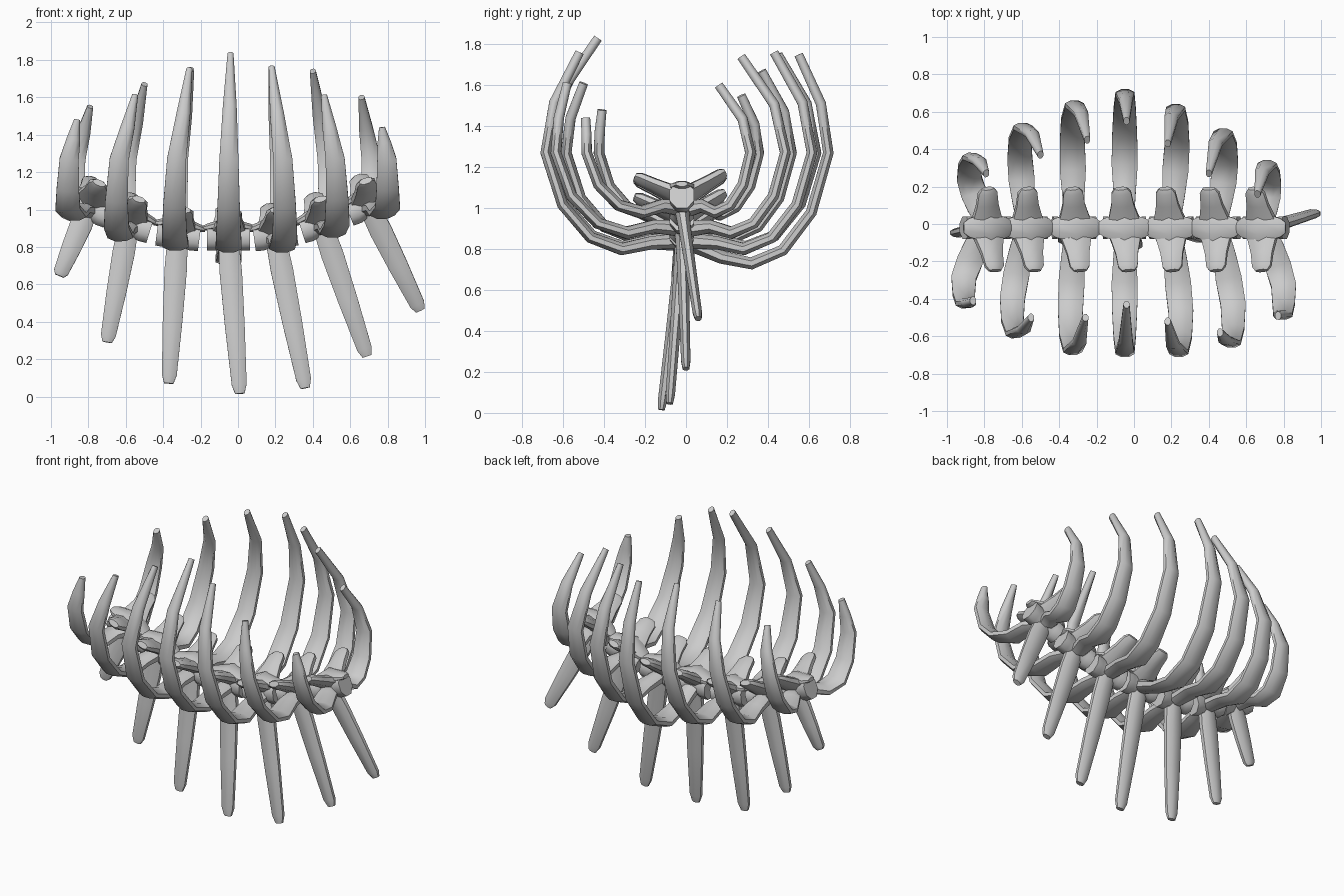
import bpy, bmesh, math
from mathutils import Vector

if "Cube" in bpy.data.objects:
    bpy.data.objects.remove(bpy.data.objects["Cube"])


def loft(name, path, widths, thicks, side, n=8):
    """Sweep a flattened n-gon along a path; side is the wide axis."""
    bm = bmesh.new()
    pts = [Vector(p) for p in path]
    rings = []
    for i, p in enumerate(pts):
        t = (pts[min(i + 1, len(pts) - 1)] - pts[max(i - 1, 0)]).normalized()
        s = Vector(side)
        s = (s - t * s.dot(t)).normalized()
        u = t.cross(s)
        ring = []
        for k in range(n):
            a = 2 * math.pi * (k + 0.5) / n
            ring.append(bm.verts.new(p + s * math.cos(a) * widths[i] * 1.08
                                     + u * math.sin(a) * thicks[i] * 1.08))
        rings.append(ring)
    for a, b in zip(rings, rings[1:]):
        for k in range(n):
            bm.faces.new((a[k], a[(k + 1) % n], b[(k + 1) % n], b[k]))
    bm.faces.new(rings[0][::-1])
    bm.faces.new(rings[-1])
    bmesh.ops.recalc_face_normals(bm, faces=bm.faces)
    me = bpy.data.meshes.new(name)
    bm.to_mesh(me)
    bm.free()
    ob = bpy.data.objects.new(name, me)
    bpy.context.collection.objects.link(ob)
    bpy.ops.object.select_all(action='DESELECT')
    ob.select_set(True)
    bpy.context.view_layer.objects.active = ob
    bpy.ops.object.shade_smooth_by_angle(angle=math.radians(50))
    return ob


def rib(name, xc, zc, zb, sgn, r):
    out, ty, tz, tx, ox = r
    oz = 1.27
    h = oz - zb
    y = out - 0.025
    mid_y = y + (ty - y) * 0.25
    pts = [(xc, 0.02, zc - 0.03),
           (xc + (ox - xc) * 0.4, 0.25 * y, zb + 0.03),
           (xc + (ox - xc) * 0.7, 0.46 * y, zb),
           (ox, 0.68 * y, zb + 0.12 * h),
           (ox, 0.88 * y, zb + 0.46 * h),
           (ox + (tx - ox) * 0.15, y, oz),
           (ox + (tx - ox) * 0.6, mid_y, oz + (tz - oz) * 0.5),
           (tx, ty, tz)]
    pts = [(a, b * sgn, c) for a, b, c in pts]
    loft(name, pts, [.05, .06, .07, .067, .06, .051, .037, .016],
         [.04, .032, .03, .028, .027, .026, .025, .022], (1, 0, 0))


# centre x, centre z, rib bottom z, spine tip, then for each side of the body
# the rib reach, tip y, tip z, tip x, outer x
data = [
    (-.80, 1.02, .97, (-.955, -.05, .645), (.38, .27, 1.55, -.79, -.88), (.45, .41, 1.48, -.86, -.91)),
    (-.58, .93, .86, (-.70, -.06, .29), (.54, .37, 1.67, -.50, -.61), (.61, .50, 1.61, -.55, -.65)),
    (-.32, .87, .81, (-.37, -.09, .07), (.66, .45, 1.75, -.25, -.33), (.70, .50, 1.75, -.26, -.34)),
    (-.05, .86, .77, (.01, -.12, .015), (.72, .55, 1.75, -.04, -.05), (.71, .43, 1.83, -.04, -.05)),
    (.20, .87, .80, (.36, -.08, .045), (.64, .43, 1.76, .18, .23), (.71, .52, 1.76, .18, .25)),
    (.45, .93, .88, (.69, 0, .215), (.51, .27, 1.74, .40, .49), (.66, .58, 1.61, .46, .53)),
    (.70, 1.03, .98, (.975, .06, .46), (.34, .16, 1.60, .66, .72), (.51, .49, 1.44, .77, .80)),
]

for i, (xc, zc, zb, tip, right, left) in enumerate(data):
    lo, hi = data[max(i - 1, 0)], data[min(i + 1, 6)]
    d = Vector((hi[0] - lo[0], 0, hi[1] - lo[1])).normalized()
    c = Vector((xc, -.02, zc - .01))
    up = Vector((-d.z, 0, d.x))
    n = f"{i + 1}"

    # vertebra body: waisted spool along the backbone
    loft("vertebra_body_" + n, [c + d * k for k in (-.115, -.07, 0, .07, .115)],
         [.06, .058, .035, .058, .06], [.068, .07, .05, .07, .068], (0, 1, 0))
    # rounded joint plate on the inner face
    loft("joint_plate_" + n,
         [c + d * k + up * z for k, z in ((-.14, .05), (-.11, .055), (0, .08), (.11, .055), (.14, .05))],
         [.028, .05, .085, .05, .028], [.012, .02, .03, .02, .012], (0, 1, 0))
    # short side wings, broad at the root
    for s, reach, rise in ((1, .19, .15), (-1, .25, .13)):
        base = c + up * .03
        end = Vector((xc - .02 * s, s * reach, zc + rise)) + (up - Vector((0, 0, 1))) * .1
        loft(f"wing_{n}_{'r' if s > 0 else 'l'}",
             [base, base.lerp(end, .3), base.lerp(end, .6), base.lerp(end, .9), end],
             [.1, .078, .06, .052, .034], [.04, .034, .03, .027, .017], d)
    # long blade hanging under the body
    a, b = c - up * .03, Vector(tip)
    loft("spine_blade_" + n, [a, a.lerp(b, .2), a.lerp(b, .55), a.lerp(b, .94), b],
         [.055, .06, .053, .04, .025], [.035, .03, .026, .023, .016], (1, 0, 0))
    # rib pair
    rib("rib_right_" + n, xc, zc, zb - (.04 if i == 3 else 0), 1, right)
    rib("rib_left_" + n, xc, zc, zb + (.03 if i == 3 else 0), -1, left)
